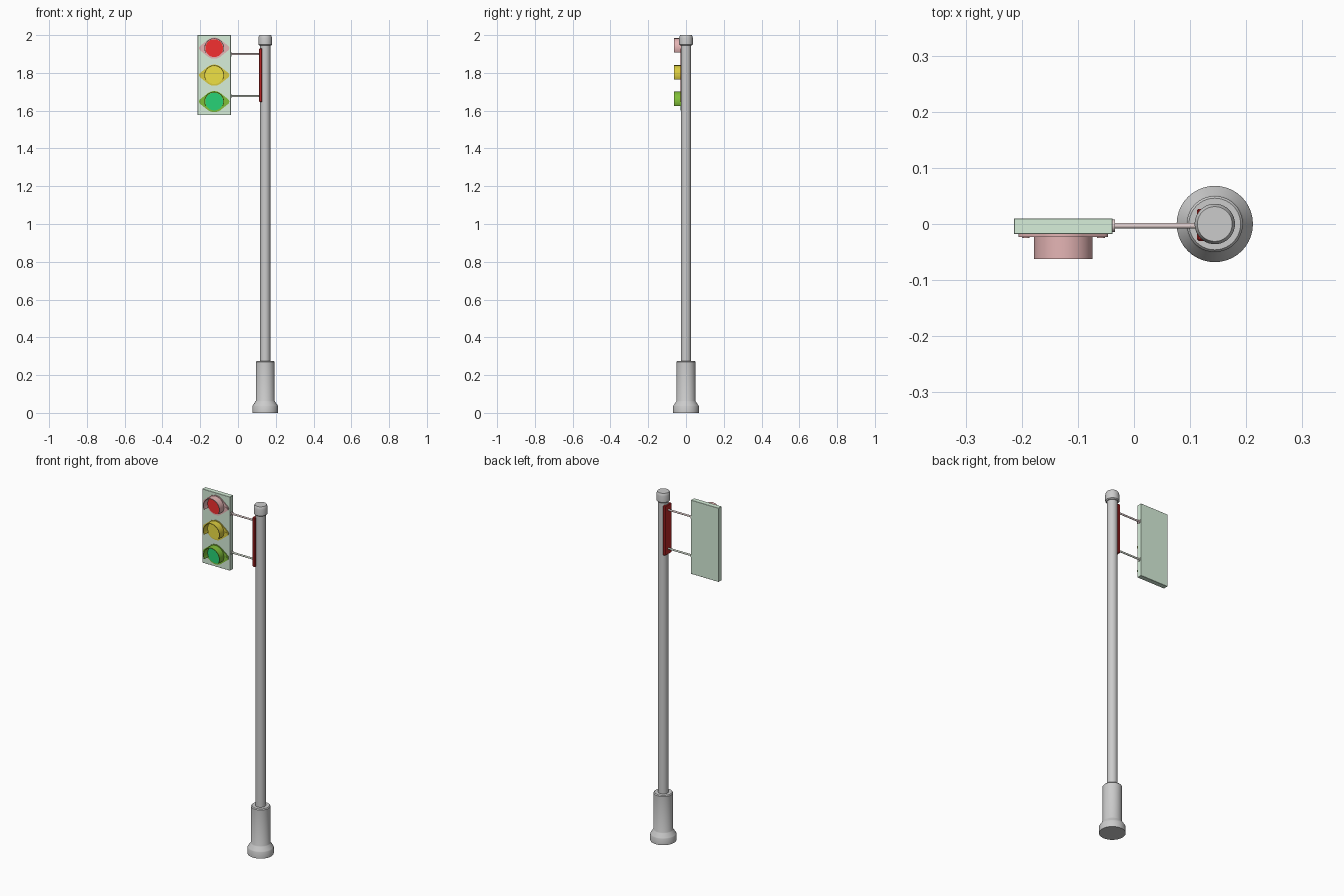
import bpy, bmesh
from math import cos, sin, radians, pi
from mathutils import Matrix

if "Cube" in bpy.data.objects:
    bpy.data.objects.remove(bpy.data.objects["Cube"])

POLE_X, LAMP_X = 0.144, -0.126


def finish(name, bm, color=None, smooth=True):
    bmesh.ops.remove_doubles(bm, verts=bm.verts, dist=1e-6)
    bmesh.ops.recalc_face_normals(bm, faces=bm.faces)
    me = bpy.data.meshes.new(name)
    bm.to_mesh(me)
    bm.free()
    ob = bpy.data.objects.new(name, me)
    bpy.context.collection.objects.link(ob)
    if color:
        mat = bpy.data.materials.new(name + "_colour")
        mat.diffuse_color = (*color, 1)
        mat.use_nodes = True
        mat.node_tree.nodes["Principled BSDF"].inputs["Base Color"].default_value = mat.diffuse_color
        me.materials.append(mat)
    if smooth:
        bpy.ops.object.select_all(action='DESELECT')
        ob.select_set(True)
        bpy.context.view_layer.objects.active = ob
        bpy.ops.object.shade_smooth_by_angle(angle=radians(30))
    return ob


def lathe(name, profile, color=None, n=40):
    """Closed turned part around the pole axis from (radius, z) points."""
    bm = bmesh.new()
    rings = [[bm.verts.new((POLE_X + r * cos(2 * pi * i / n), r * sin(2 * pi * i / n), z))
              for i in range(n)] for r, z in profile]
    for a, b in zip(rings, rings[1:]):
        for i in range(n):
            bm.faces.new((a[i], a[(i + 1) % n], b[(i + 1) % n], b[i]))
    bm.faces.new(rings[0])
    bm.faces.new(rings[-1])
    return finish(name, bm, color)


def box(name, lo, hi, color, bevel):
    bm = bmesh.new()
    size = [h - l for l, h in zip(lo, hi)]
    mid = [(h + l) / 2 for l, h in zip(lo, hi)]
    bmesh.ops.create_cube(bm, size=1, matrix=Matrix.Translation(mid) @ Matrix.Diagonal((*size, 1)))
    bmesh.ops.bevel(bm, geom=bm.edges[:], offset=bevel, segments=1, affect='EDGES')
    return finish(name, bm, color, smooth=False)


def extrude(name, outline, y0, y1, color):
    """Prism from an x-z outline running along y."""
    bm = bmesh.new()
    face = bm.faces.new([bm.verts.new((x, y0, z)) for x, z in outline])
    new = bmesh.ops.extrude_face_region(bm, geom=[face])["geom"]
    bmesh.ops.translate(bm, vec=(0, y1 - y0, 0),
                        verts=[v for v in new if isinstance(v, bmesh.types.BMVert)])
    return finish(name, bm, color)


def rod(name, x0, x1, r, y, z, color):
    bm = bmesh.new()
    bmesh.ops.create_cone(bm, cap_ends=True, segments=16, radius1=r, radius2=r, depth=x1 - x0,
                          matrix=Matrix.Translation(((x0 + x1) / 2, y, z)) @ Matrix.Rotation(pi / 2, 4, 'Y'))
    return finish(name, bm, color)


def arc(cx, cz, r, a0, a1, n):
    return [(cx + r * cos(radians(a0 + (a1 - a0) * i / n)),
             cz + r * sin(radians(a0 + (a1 - a0) * i / n))) for i in range(n + 1)]


# Pole with stepped foot and cap
lathe("pole_foot", [(0.068, 0), (0.068, 0.036), (0.066, 0.04), (0.052, 0.06), (0.05, 0.064),
                    (0.05, 0.27), (0.046, 0.275)])
lathe("pole_shaft", [(0.027, 0.27), (0.027, 1.96)])
lathe("pole_cap", [(0.031, 1.945), (0.036, 1.95), (0.036, 1.985), (0.034, 1.994), (0.031, 2.0)])

# Backing panel and mounting plate
box("signal_panel", (-0.214, -0.018, 1.577), (-0.038, 0.01, 2.0), (0.68, 0.86, 0.70), 0.001)
box("mounting_plate", (0.112, -0.03, 1.645), (0.128, 0.027, 1.93), (0.5, 0.02, 0.02), 0.003)

# Arms between the plate and the panel
for label, z, col in (("upper", 1.899, (0.80, 0.66, 0.65)), ("lower", 1.677, (0.72, 0.78, 0.68))):
    rod(label + "_arm", -0.04, 0.116, 0.005, -0.003, z, col)
    rod(label + "_arm_collar", -0.039, -0.034, 0.011, -0.003, z, col)

# Three lamps: eared flange, bolts, lens and open-bottom visor
LAMPS = (("red", 1.931, (0.78, 0.46, 0.46), (0.9, 0.03, 0.03)),
         ("yellow", 1.788, (0.70, 0.60, 0.05), (0.86, 0.75, 0.06)),
         ("green", 1.648, (0.22, 0.52, 0.04), (0.02, 0.65, 0.18)))
for label, z, rim, glow in LAMPS:
    x = LAMP_X
    flange = (arc(x, z, 0.056, 52, 128, 16) + arc(x - 0.064, z, 0.016, 128, 232, 10)
              + arc(x, z, 0.056, 232, 308, 16) + arc(x + 0.064, z, 0.016, -52, 52, 10))
    extrude(label + "_flange", flange, -0.017, -0.023, rim)
    for side, s in (("left", -1), ("right", 1)):
        extrude(f"{label}_{side}_bolt", arc(x + s * 0.067, z, 0.007, 0, 330, 11), -0.022, -0.025, rim)
    extrude(label + "_lens", arc(x, z, 0.047, 0, 350, 35), -0.022, -0.028, glow)
    visor = arc(x, z, 0.0525, -27, 207, 28) + arc(x, z, 0.049, 207, -27, 28)
    extrude(label + "_visor", visor, -0.022, -0.0625, rim)
